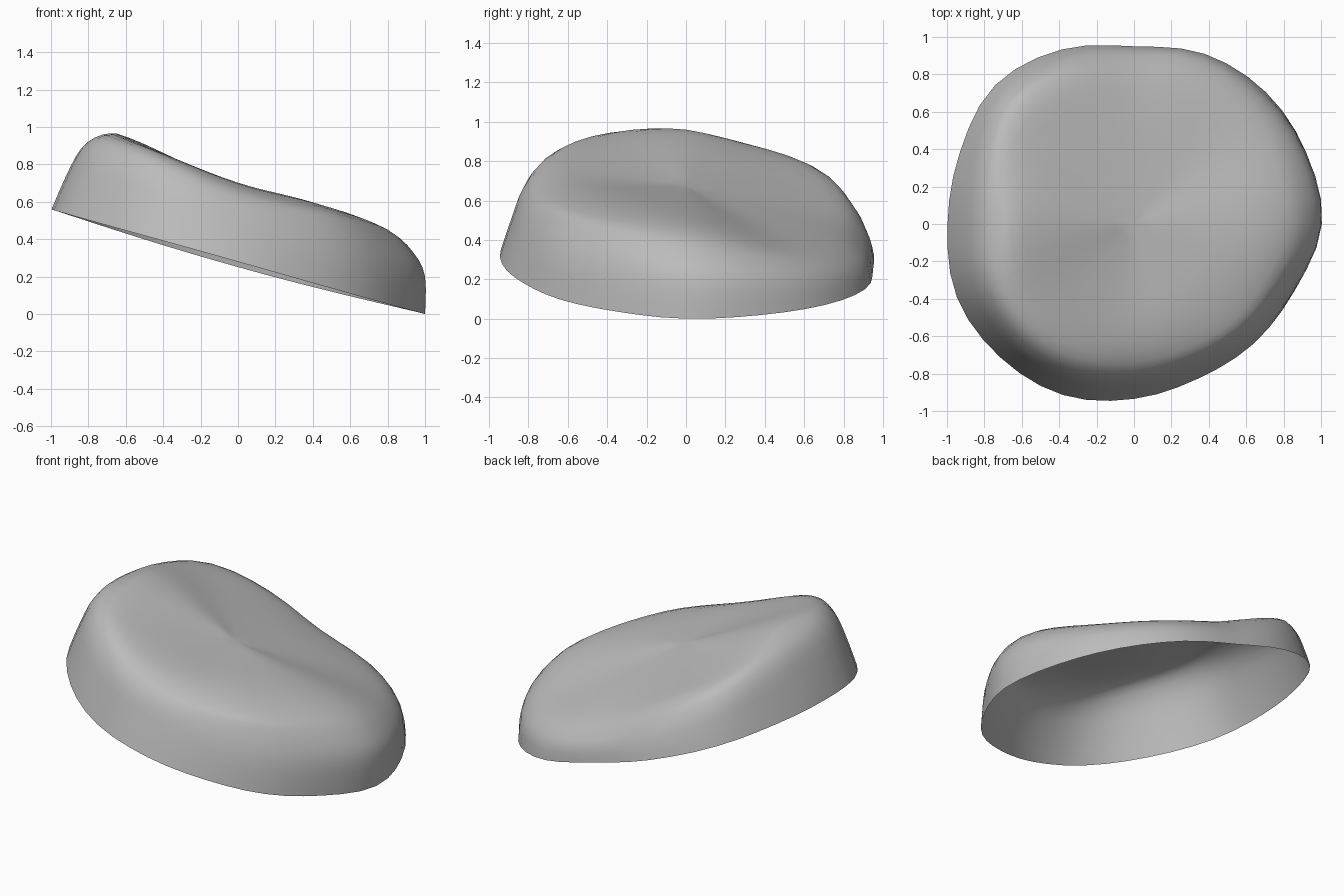
import bpy
import math

if "Cube" in bpy.data.objects:
    bpy.data.objects.remove(bpy.data.objects["Cube"], do_unlink=True)

SECTORS = 48
STEPS = 3

# Rim radius around the outline, counter-clockwise from +x
RIM = [1.0, .997, .997, .985, .95, 1.01, 1.05, 1.007,
       .997, 1.025, 1.01, .99, .935, .895, .905, .93]

# Rings above the rim: (radius factor, height over rim) in eight directions
WALL = [(1, .2), (.98, .12), (.98, .08), (.97, .11),
        (.93, .18), (.94, .2), (.94, .17), (.97, .2)]
SHOULDER = [(.94, .31), (.92, .2), (.93, .15), (.92, .25),
            (.84, .37), (.88, .36), (.88, .31), (.9, .35)]
CREST = [(.82, .39), (.81, .25), (.82, .23), (.83, .35),
         (.73, .47), (.78, .47), (.79, .39), (.82, .41)]
INNER = [(.58, .42), (.55, .31), (.58, .3), (.58, .375),
         (.6, .51), (.58, .475), (.6, .43), (.55, .44)]
CENTRE_HEIGHT = .41


def spline(a, b, c, d, t):
    """Smooth curve from b to c."""
    return b + .5 * t * (c - a + t * (2*a - 5*b + 4*c - d + t * (3*(b - c) + d - a)))


def around(values, turn):
    """Smooth periodic lookup, turn running from 0 to 1."""
    n = len(values)
    f = turn * n
    i = int(f)
    return spline(*(values[(i + k) % n] for k in (-1, 0, 1, 2)), f - i)


def rim_height(x, y):
    return .28 - .28 * x - .015 * (1 + y) * max(0, 1 - x * x)


def profile(turn):
    """Radius factors and heights from the rim up and in to the centre."""
    keys = [(1, 0), (1, 0)]
    for ring in (WALL, SHOULDER, CREST, INNER):
        keys.append(tuple(around([p[k] for p in ring], turn) for k in (0, 1)))
    s, h = keys[-1]
    middle = (h + CENTRE_HEIGHT) / 2
    keys.append((s / 2, middle))
    keys.append((0, CENTRE_HEIGHT))
    keys.append((-s / 2, 2 * CENTRE_HEIGHT - middle))
    out = []
    for i in range(len(keys) - 3):
        for j in range(STEPS):
            out.append([spline(*(p[k] for p in keys[i:i + 4]), j / STEPS)
                        for k in (0, 1)])
    return out


# Open shell: rim, leaning wall, rounded shoulder and sloping saddle top
verts, faces = [], []
for i in range(SECTORS):
    turn = i / SECTORS
    angle = turn * math.tau
    radius = around(RIM, turn)
    column = profile(turn)
    for s, h in column:
        x, y = radius * s * math.cos(angle), radius * s * math.sin(angle)
        verts.append((x, y, rim_height(x, y) + h))
rows = len(column)
centre = len(verts)
verts.append((0, 0, rim_height(0, 0) + CENTRE_HEIGHT))
for i in range(SECTORS):
    a, b = i * rows, (i + 1) % SECTORS * rows
    for j in range(rows - 1):
        faces.append((a + j, b + j, b + j + 1, a + j + 1))
    faces.append((a + rows - 1, b + rows - 1, centre))

mesh = bpy.data.meshes.new("shell")
mesh.from_pydata(verts, [], faces)
mesh.update()
shell = bpy.data.objects.new("shell", mesh)
bpy.context.collection.objects.link(shell)

# Soften the top so that it flows evenly through the centre
top = shell.vertex_groups.new(name="top")
top.add([i * rows + j for i in range(SECTORS) for j in range(4 * STEPS, rows)]
        + [centre], 1, "REPLACE")
soften = shell.modifiers.new("soften", "SMOOTH")
soften.vertex_group = top.name
soften.factor = .5
soften.iterations = 6

# Plain grey material
grey = bpy.data.materials.new("plain grey")
grey.use_nodes = True
colour = (.5, .5, .5, 1)
grey.diffuse_color = colour
grey.node_tree.nodes["Principled BSDF"].inputs["Base Color"].default_value = colour
mesh.materials.append(grey)

bpy.ops.object.select_all(action="DESELECT")
shell.select_set(True)
bpy.context.view_layer.objects.active = shell
bpy.ops.object.shade_smooth_by_angle(angle=math.radians(60))
